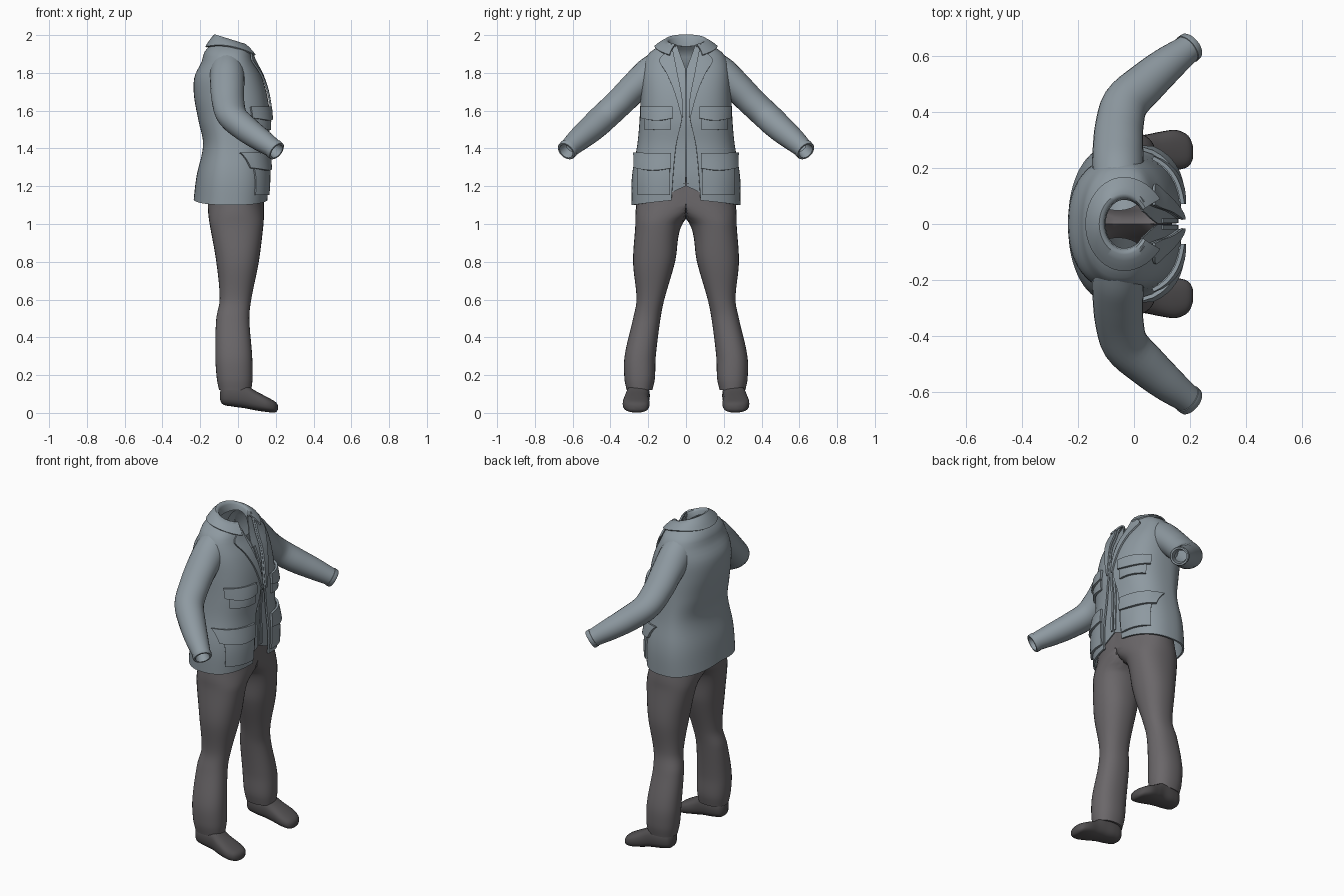
import bpy, bmesh
from math import sin, cos, asin, pi, radians
from mathutils import Vector

if "Cube" in bpy.data.objects:
    bpy.data.objects.remove(bpy.data.objects["Cube"])


def material(name, rgb):
    m = bpy.data.materials.new(name)
    m.use_nodes = True
    m.diffuse_color = (*rgb, 1)
    bsdf = m.node_tree.nodes["Principled BSDF"]
    bsdf.inputs["Base Color"].default_value = (*rgb, 1)
    bsdf.inputs["Roughness"].default_value = 0.8
    return m


CLOTH = material("blue grey cloth", (0.27, 0.32, 0.355))
TROUSER = material("warm grey cloth", (0.145, 0.135, 0.142))
SHOE = material("dark grey leather", (0.085, 0.08, 0.083))


def curve(table, u):
    """Smooth interpolation of a table whose first column is the key."""
    rows = sorted(table)
    u = min(max(u, rows[0][0]), rows[-1][0])
    i = max(k for k in range(len(rows) - 1) if rows[k][0] <= u)
    a, b = rows[i], rows[i + 1]
    p, n = rows[max(i - 1, 0)], rows[min(i + 2, len(rows) - 1)]
    h = b[0] - a[0]
    s = (u - a[0]) / h
    out = []
    for k in range(1, len(a)):
        ma = (b[k] - p[k]) / (b[0] - p[0]) * h
        mb = (n[k] - a[k]) / (n[0] - a[0]) * h
        out.append((2*s**3 - 3*s*s + 1) * a[k] + (s**3 - 2*s*s + s) * ma
                   + (3*s*s - 2*s**3) * b[k] + (s**3 - s*s) * mb)
    return out


def steps(a, b, n):
    return [a + (b - a) * i / n for i in range(n + 1)]


def power(v, e):
    return abs(v) ** e * (1 if v >= 0 else -1)


def build(name, rows, mat, closed=False, caps=False, thick=0, offset=-1, weld=False):
    """Skin a grid of points, mirror it to the other side and shade it."""
    bm = bmesh.new()
    grid = [[bm.verts.new(p) for p in r] for r in rows]
    n = len(rows[0])
    score = 0
    for ra, rb in zip(grid, grid[1:]):
        mid = sum((v.co for v in ra), Vector()) / n
        for j in range(n if closed else n - 1):
            k = (j + 1) % n
            f = bm.faces.new((ra[j], ra[k], rb[k], rb[j]))
            f.normal_update()
            c = f.calc_center_median()
            score += f.normal.dot(c - (mid if closed else Vector((-0.05, 0, c.z)))) * f.calc_area()
    if caps:
        bm.faces.new(grid[0])
        bm.faces.new(grid[-1])
        bmesh.ops.recalc_face_normals(bm, faces=bm.faces)
    elif score < 0:
        bmesh.ops.reverse_faces(bm, faces=bm.faces)
    if weld:
        inner = [f for f in bm.faces if all(v.co.y < 1e-5 for v in f.verts)]
        bmesh.ops.delete(bm, geom=inner, context="FACES")
    me = bpy.data.meshes.new(name)
    bm.to_mesh(me)
    bm.free()
    me.materials.append(mat)
    ob = bpy.data.objects.new(name, me)
    bpy.context.collection.objects.link(ob)
    bpy.ops.object.select_all(action="DESELECT")
    ob.select_set(True)
    bpy.context.view_layer.objects.active = ob
    mirror = ob.modifiers.new("mirror", "MIRROR")
    mirror.use_axis = (False, True, False)
    mirror.merge_threshold = 0.0005
    if thick:
        solid = ob.modifiers.new("thickness", "SOLIDIFY")
        solid.thickness, solid.offset = thick, offset
    for m in list(ob.modifiers):
        bpy.ops.object.modifier_apply(modifier=m.name)
    bpy.ops.object.shade_smooth_by_angle(angle=radians(42))
    return ob


# Torso surface: height, back x, front x, half width
TORSO = [(1.10, -.238, .155, .288), (1.25, -.22, .165, .287), (1.42, -.185, .16, .258),
         (1.55, -.21, .17, .246), (1.68, -.233, .155, .24), (1.78, -.23, .125, .235),
         (1.86, -.192, .085, .22), (1.91, -.178, .066, .19), (1.955, -.14, .05, .12)]
OPENING = [(1.1, .08), (1.4, .055), (1.6, .018), (1.83, .055), (1.96, .08)]
MID = -0.05


def torso(t, z):
    back, front, w = curve(TORSO, z)
    e = 0.75 if t < pi / 2 else 0.9
    reach = front - MID if t < pi / 2 else MID - back
    return Vector((MID + reach * power(cos(t), e), w * max(sin(t), 0) ** e, z))


def angle_at(y, z):
    return asin(min(1, max(y, 0) / curve(TORSO, z)[2]) ** (1 / 0.75))


def lifted(y, z, d):
    t = angle_at(y, z)
    p = torso(t, z)
    n = (torso(t + .02, z) - torso(t - .02 if t > .02 else t, z)).cross(
        torso(t, z + .01) - torso(t, z - .01))
    return p + n.normalized() * d


# Jacket body, open at the front, with a hem that dips at the sides
rows = []
for z in steps(1.13, 1.955, 36):
    row = []
    for t in steps(angle_at(curve(OPENING, z)[0], z), pi, 32):
        p = torso(t, z)
        p.z -= 0.03 * sin(t) * max(0, (1.3 - z) / 0.17)
        row.append(p)
    rows.append(row)
build("jacket_body", rows, CLOTH, thick=0.011)

# Inner vest with a short neckline and a notched hem
rows = []
for z in steps(1.16, 1.95, 26):
    row = []
    gap = 0.002 + max(0, z - 1.83) * 0.4
    for y in steps(gap, 0.125, 8):
        p = lifted(y, z, -0.018)
        p.z += 0.04 * max(0, 1 - y / 0.09) * max(0, (1.3 - z) / 0.14)
        p.y = max(p.y, 0.002)
        row.append(p)
    rows.append(row)
build("inner_vest", rows, CLOTH, thick=0.006)

# Placket strip along the vest edge
rows = [[lifted(y, z, -0.012) for y in (0.004, 0.02)] for z in steps(1.21, 1.8, 20)]
build("vest_placket", rows, CLOTH, thick=0.006)

# Lapels, folded back beside the opening
LAPEL = [(1.56, .022), (1.7, .062), (1.80, .105), (1.86, .14), (1.885, .125), (1.91, .09)]
rows = [[lifted(y, z, 0.004) for y in steps(curve(OPENING, z)[0] - .003, curve(LAPEL, z)[0], 5)]
        for z in steps(1.56, 1.91, 22)]
build("lapel", rows, CLOTH, thick=0.01, offset=1)

# Folded collar: radius in x, radius in y, drop from the rim
rows = []
for rx, ry, drop in [(.07, .09, .06), (.073, .095, .015), (.08, .1, .003), (.088, .108, 0),
                     (.105, .13, .018), (.122, .15, .042), (.135, .165, .063)]:
    row = []
    for t in steps(radians(32), pi, 24):
        z = 1.9725 - 0.0275 * cos(t) - drop * (1 - 0.45 * sin(t) ** 2)
        row.append((-0.035 + (rx + .25 * drop * max(cos(t), 0)) * cos(t), ry * sin(t), z))
    rows.append(row)
build("collar", rows, CLOTH, thick=0.008, offset=0)


# Patch pockets with flaps
def patch(name, y0, y1, z0, z1, lift, bulge=0.0, point=0.0):
    rows = []
    for v in steps(0, 1, 8):
        row = []
        for u in steps(0, 1, 12):
            z = z0 + (z1 - z0) * v - point * (1 - v) * sin(pi * u)
            row.append(lifted(y0 + (y1 - y0) * u, z, lift + bulge * sin(pi * u) * (1 - v)))
        rows.append(row)
    build(name, rows, CLOTH, thick=0.014, offset=-1)


patch("chest_pocket", .078, .215, 1.50, 1.61, .010, .008)
patch("chest_pocket_flap", .07, .225, 1.56, 1.62, .018, .008, .012)
patch("hip_pocket", .085, .25, 1.155, 1.36, .010, .008)
patch("hip_pocket_flap", .078, .262, 1.295, 1.375, .018, .008, .012)

# Sleeves: centre, radius sideways, radius upward, ending in a turned cuff
ARM = [(0, -.055, .10, 1.86, .085, .085), (1, -.057, .19, 1.79, .092, .092),
       (2, -.057, .27, 1.725, .09, .08), (3, -.052, .35, 1.645, .086, .076),
       (4, -.03, .43, 1.57, .082, .074), (5, .04, .50, 1.505, .075, .07),
       (6, .115, .565, 1.45, .065, .062), (7, .18, .615, 1.405, .053, .052),
       (8, .205, .635, 1.385, .05, .05)]


def arm_ring(u, scale=1.0):
    c = curve(ARM, u)
    axis = (Vector(curve(ARM, u + .1)[:3]) - Vector(curve(ARM, u - .1)[:3])).normalized()
    side = axis.cross(Vector((0, 0, 1))).normalized()
    up = side.cross(axis)
    return [Vector(c[:3]) + side * c[3] * scale * cos(a) + up * c[4] * scale * sin(a)
            for a in steps(0, 2 * pi, 24)[:-1]]


rows = [arm_ring(u) for u in steps(0, 8, 32)]
rows += [arm_ring(8, .82), arm_ring(7.5, .76), arm_ring(6.8, .6)]
build("sleeve", rows, CLOTH, closed=True)
build("cuff_band", [arm_ring(u, s) for u, s in ((7.25, 1), (7.27, 1.06), (7.9, 1.06), (8, 1))],
      CLOTH, closed=True)

# Trousers: height, back x, front x, inner y, outer y; joined above the crotch
LEG = [(1.25, -.15, .13, -.25, .25), (1.12, -.16, .137, -.2, .262),
       (1.05, -.157, .137, -.06, .268), (1.0, -.15, .135, .02, .268),
       (.8, -.115, .11, .058, .28), (.6, -.097, .07, .115, .262), (.5, -.115, .06, .135, .28),
       (.3, -.12, .075, .16, .325), (.18, -.112, .077, .165, .326), (.12, -.1, .07, .178, .314)]


def leg_ring(z, s=1.0):
    xb, xf, yi, yo = curve(LEG, z)
    return [Vector(((xb + xf) / 2 + s * (xf - xb) / 2 * power(cos(a), .88),
                    max(0, (yi + yo) / 2 + s * (yo - yi) / 2 * power(sin(a), .88)), z))
            for a in steps(0, 2 * pi, 32)[:-1]]


rows = [leg_ring(z) for z in steps(1.25, .12, 56)] + [leg_ring(.12, .85), leg_ring(.14, .6)]
build("trousers", rows, TROUSER, closed=True, weld=True)

# Shoes: x, bottom, top, half width, centre y
FOOT = [(-.095, .07, .11, .02, .25), (-.083, .046, .145, .045, .25), (-.03, .034, .152, .06, .252),
        (.04, .024, .148, .062, .256), (.09, .014, .118, .066, .262), (.15, .005, .086, .071, .264),
        (.19, .002, .064, .058, .26), (.204, .006, .053, .04, .257), (.211, .016, .042, .02, .255)]
rows = []
for x in steps(-.095, .211, 36):
    lo, hi, w, yc = curve(FOOT, x)
    rows.append([Vector((x, yc + w * power(cos(a), .8),
                         (lo + hi) / 2 + (hi - lo) / 2 * power(sin(a), .75)))
                 for a in steps(0, 2 * pi, 24)[:-1]])
build("shoe", rows, SHOE, closed=True, caps=True)
